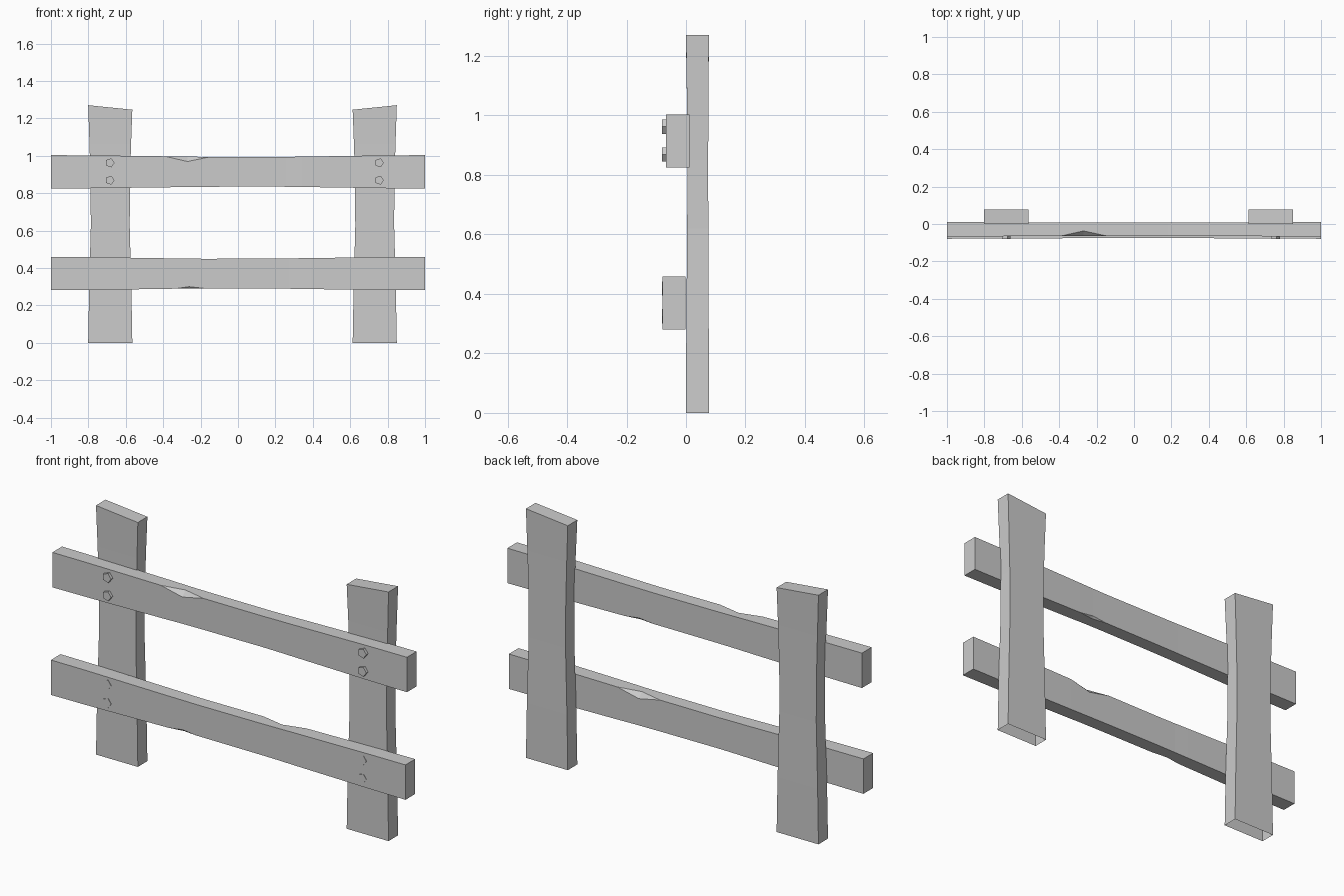
import bpy, bmesh, math
from mathutils import Matrix, Vector

cube = bpy.data.objects.get("Cube")
if cube:
    bpy.data.objects.remove(cube, do_unlink=True)

wood = bpy.data.materials.new("plain_grey")
wood.use_nodes = True
grey = (0.6, 0.6, 0.6, 1)
wood.diffuse_color = grey
wood.node_tree.nodes["Principled BSDF"].inputs["Base Color"].default_value = grey


def loft(name, rings, cap_first=True):
    """Skin matching rings of points, merging the doubled corners."""
    bm = bmesh.new()
    loops = [[bm.verts.new(p) for p in ring] for ring in rings]
    for a, b in zip(loops, loops[1:]):
        for i in range(len(a)):
            j = (i + 1) % len(a)
            bm.faces.new((a[i], a[j], b[j], b[i]))
    if cap_first:
        bm.faces.new(loops[0][::-1])
    bm.faces.new(loops[-1])
    bmesh.ops.remove_doubles(bm, verts=bm.verts, dist=0.0005)
    bmesh.ops.recalc_face_normals(bm, faces=bm.faces)
    mesh = bpy.data.meshes.new(name)
    bm.to_mesh(mesh)
    bm.free()
    mesh.materials.append(wood)
    obj = bpy.data.objects.new(name, mesh)
    bpy.context.collection.objects.link(obj)
    return obj


# Posts: waisted planks with slanted tops, open underneath
def post(name, centre, side):
    rings = []
    for z, half, inset in ((0, 0.118, 0), (0.28, 0.113, 0.001), (0.62, 0.104, 0.004),
                           (0.85, 0.105, 0.005), (1.06, 0.111, 0.003), (1.258, 0.118, 0)):
        tilt = 0.012 if z > 1.2 else 0
        f, b = inset, 0.077 - inset / 2
        rings.append([(centre + side * s * half, y, z + s * tilt)
                      for s, y in ((-1, f), (1, f), (1, b), (-1, b))])
    loft(name, rings, cap_first=False)


post("right_post", -0.683, -1)
post("left_post", 0.731, 1)


# Rails: slightly waisted beams with a chip on the top front and bottom back edges
def rail(name, y, z, turn):
    rings = []
    for x, h, d, chip_top, chip_low in (
            (-1, 0.089, 0.039, 0, 0), (-0.8, 0.088, 0.038, 0, 0),
            (-0.39, 0.083, 0.036, 0, 0), (-0.27, 0.081, 0.035, 0.026, 0),
            (-0.15, 0.08, 0.035, 0, 0), (0.18, 0.079, 0.035, 0, 0),
            (0.26, 0.08, 0.035, 0, 0.01), (0.34, 0.081, 0.036, 0, 0),
            (0.8, 0.088, 0.038, 0, 0), (1, 0.089, 0.039, 0, 0)):
        rings.append([(x, -d, -h), (x, -d, h - chip_top), (x, -d + chip_top, h),
                      (x, d, h), (x, d, chip_low - h), (x, d - chip_low, -h)])
    obj = loft(name, rings)
    obj.data.transform(Matrix.Translation((0, y, z)) @ Matrix.Rotation(turn, 4, "Z"))


rail("upper_rail", -0.028, 0.914, 0)
rail("lower_rail", -0.04, 0.37, math.pi)


# Nails: five-sided heads, paired where rails cross posts
def nail(name, x, z, front, back):
    rings = []
    for y in (back, front):
        rings.append([(x + 0.025 * math.sin(a), y, z + 0.025 * math.cos(a))
                      for a in (math.radians(18 + 72 * i) for i in range(5))])
    loft(name, rings)


for side, x in (("right", -0.685), ("left", 0.755)):
    for row, z, front, back in (("upper", 0.914, -0.08, -0.062),
                                ("lower", 0.37, -0.08, -0.07)):
        for place, dz in (("top", 0.048), ("bottom", -0.045)):
            nail(f"{row}_{side}_{place}_nail", x, z + dz, front, back)
